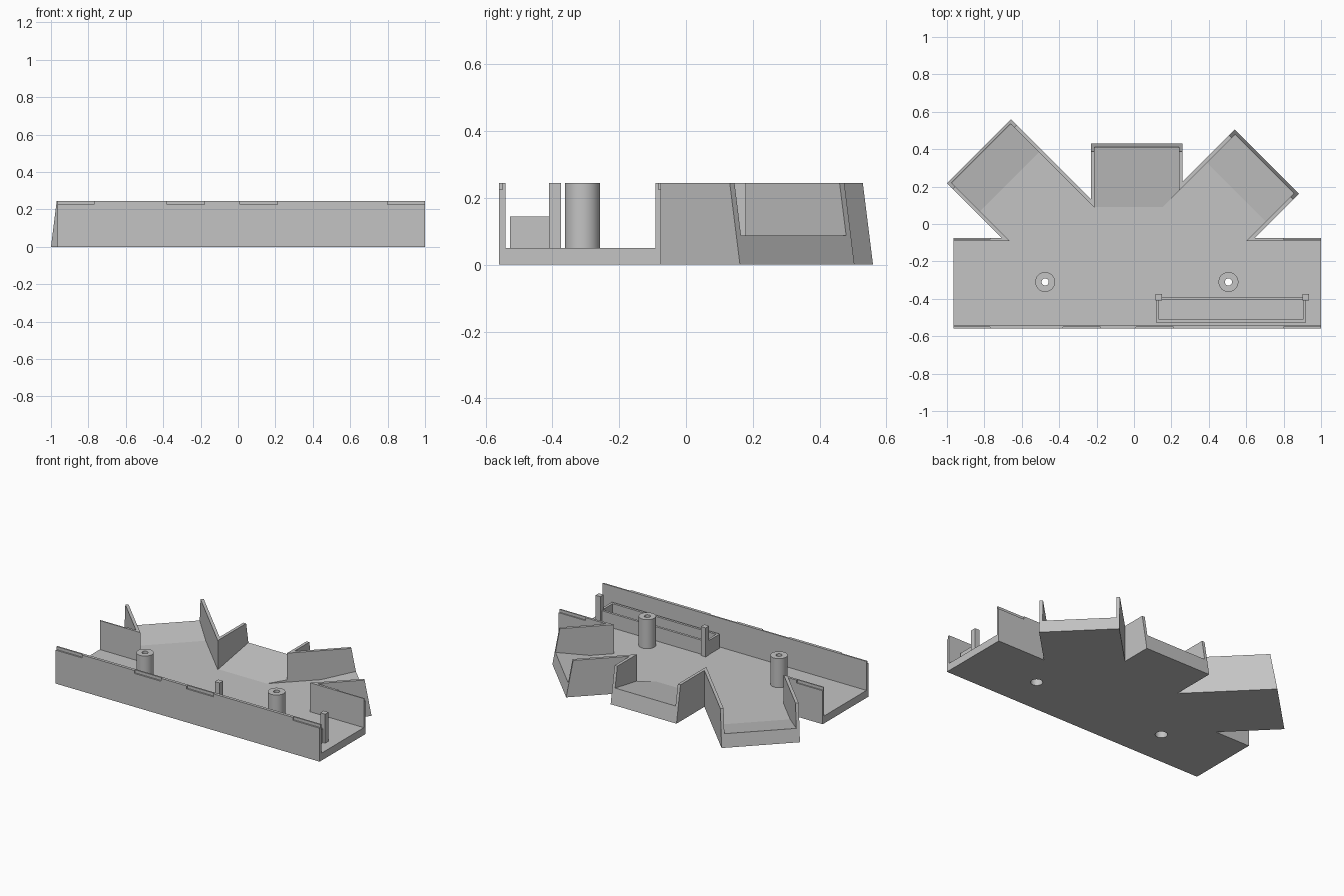
import bpy, bmesh, math
from mathutils import Matrix, Vector

if "Cube" in bpy.data.objects:
    bpy.data.objects.remove(bpy.data.objects["Cube"])

HEIGHT, FLOOR, WALL = 0.245, 0.05, 0.02
FRONT, BACK, LOW_X, HIGH_X = -0.56, -0.075, -0.965, 1.0
SLOPE = math.tan(math.radians(10))

grey = bpy.data.materials.new("plain_grey")
grey.use_nodes = True
grey.diffuse_color = (0.55, 0.55, 0.55, 1)
grey.node_tree.nodes["Principled BSDF"].inputs["Base Color"].default_value = grey.diffuse_color


def finish(name, bm):
    bmesh.ops.recalc_face_normals(bm, faces=bm.faces)
    mesh = bpy.data.meshes.new(name)
    bm.to_mesh(mesh)
    bm.free()
    mesh.materials.append(grey)
    obj = bpy.data.objects.new(name, mesh)
    bpy.context.collection.objects.link(obj)
    return obj


def box(name, x, y, z):
    bm = bmesh.new()
    bmesh.ops.create_cube(bm, size=1)
    for v in bm.verts:
        v.co = Vector([lo + (c + 0.5) * (hi - lo) for c, (lo, hi) in zip(v.co, (x, y, z))])
    return finish(name, bm)


def cylinder(name, x, y, radius, z0, z1):
    bm = bmesh.new()
    bmesh.ops.create_cone(bm, cap_ends=True, segments=64, radius1=radius, radius2=radius,
                          depth=z1 - z0, matrix=Matrix.Translation((x, y, (z0 + z1) / 2)))
    return finish(name, bm)


def side_prism(name, profile, width, place):
    """Extrude a (length, height) profile across a width, then place it."""
    bm = bmesh.new()
    face = bm.faces.new([bm.verts.new((-width / 2, s, z)) for s, z in profile])
    new = bmesh.ops.extrude_face_region(bm, geom=[face])["geom"]
    bmesh.ops.translate(bm, vec=(width, 0, 0),
                        verts=[v for v in new if isinstance(v, bmesh.types.BMVert)])
    bm.transform(place)
    return finish(name, bm)


def combine(target, tool, operation):
    mod = target.modifiers.new("combine", "BOOLEAN")
    mod.operation, mod.solver, mod.object = operation, "EXACT", tool
    bpy.context.view_layer.objects.active = target
    bpy.ops.object.modifier_apply(modifier=mod.name)
    bpy.data.objects.remove(tool)


# Main trough and the three bays: end centre, turn, width, length, run of sloped floor
tray = box("tray", (LOW_X, HIGH_X), (FRONT, BACK), (0, HEIGHT))
bays = [(-0.8285, 0.3885, 45, 0.485, 0.90, 0.23),
        (0.015, 0.43, 0, 0.49, 0.55, 0.34),
        (0.71, 0.333, -45, 0.485, 0.85, 0.23)]
cavities = [box("trough_cavity", (LOW_X - 0.1, HIGH_X + 0.1),
                (FRONT + WALL, BACK - WALL * 0.8), (FLOOR, 0.4))]
for x, y, turn, width, length, run in bays:
    place = Matrix.Translation((x, y, 0)) @ Matrix.Rotation(math.radians(turn), 4, "Z")
    outer = [(-length, 0), (0, 0), (-HEIGHT * SLOPE, HEIGHT), (-length, HEIGHT)]
    inner = [(-length - 0.05, FLOOR), (-run, FLOOR),
             (0.1, FLOOR + (run + 0.1) * SLOPE), (0.1, 0.4), (-length - 0.05, 0.4)]
    combine(tray, side_prism("bay", outer, width, place), "UNION")
    cavities.append(side_prism("bay_cavity", inner, width - 2 * WALL, place))
for cavity in cavities:
    combine(tray, cavity, "DIFFERENCE")

# Shallow rebates along the outer top edges of the walls
HALF = WALL * 0.5
for x0, x1 in ((LOW_X - 0.1, -0.77), (-0.38, -0.18), (0.01, 0.21), (0.8, HIGH_X + 0.1)):
    combine(tray, box("rebate", (x0, x1), (FRONT - 0.1, FRONT + HALF), (0.225, 0.4)), "DIFFERENCE")
for x0, x1 in ((LOW_X - 0.1, -0.77), (0.8, HIGH_X + 0.1)):
    combine(tray, box("rebate", (x0, x1), (BACK - HALF * 0.8, BACK + 0.02), (0.225, 0.4)), "DIFFERENCE")

# Screw bosses, drilled through and counterbored from below
parts = [tray]
for side, x in (("right", -0.475), ("left", 0.505)):
    boss = cylinder(side + "_screw_boss", x, -0.31, 0.053, FLOOR, HEIGHT)
    for part in (tray, boss):
        combine(part, cylinder("counterbore", x, -0.31, 0.037, -0.1, 0.18), "DIFFERENCE")
    combine(boss, cylinder("drill", x, -0.31, 0.019, 0.1, 0.4), "DIFFERENCE")
    parts.append(boss)

# Open rectangular holder with two tall posts
holder = box("holder_frame", (0.118, 0.92), (-0.527, -0.39), (FLOOR, 0.145))
combine(holder, box("holder_cavity", (0.134, 0.904), (-0.511, -0.406), (0, 0.3)), "DIFFERENCE")
parts.append(holder)
for side, x in (("right", 0.115), ("left", 0.9)):
    parts.append(box(side + "_holder_post", (x, x + 0.036), (-0.41, -0.374), (FLOOR, HEIGHT)))

# Smooth only the round walls
bpy.ops.object.select_all(action="DESELECT")
for part in parts:
    part.select_set(True)
bpy.context.view_layer.objects.active = tray
bpy.ops.object.shade_smooth_by_angle(angle=math.radians(8))
